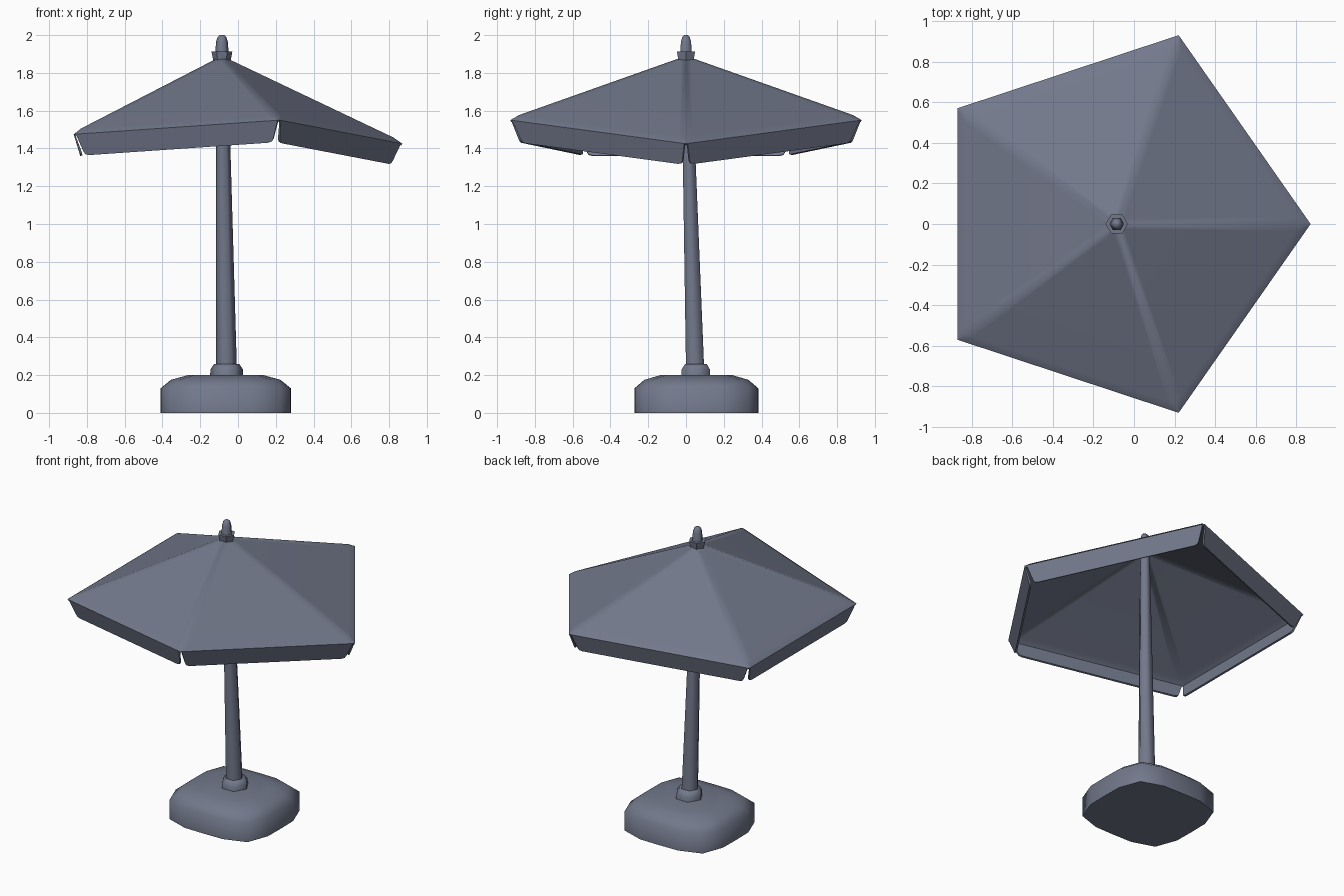
import bpy, bmesh, math
from mathutils import Vector

if "Cube" in bpy.data.objects:
    bpy.data.objects.remove(bpy.data.objects["Cube"])

slate = bpy.data.materials.new("slate")
slate.diffuse_color = (.17, .19, .26, 1)
slate.use_nodes = True
slate.node_tree.nodes["Principled BSDF"].inputs["Base Color"].default_value = slate.diffuse_color


def smooth(ob, angle):
    bpy.ops.object.select_all(action='DESELECT')
    ob.select_set(True)
    bpy.context.view_layer.objects.active = ob
    bpy.ops.object.shade_smooth_by_angle(angle=math.radians(angle))


def finish(name, bm, angle):
    bmesh.ops.recalc_face_normals(bm, faces=bm.faces)
    me = bpy.data.meshes.new(name)
    bm.to_mesh(me)
    bm.free()
    me.materials.append(slate)
    ob = bpy.data.objects.new(name, me)
    bpy.context.collection.objects.link(ob)
    smooth(ob, angle)
    return ob


def loft(name, rings, sides, angle, power=2):
    """Closed stack of rings (x, y, z, rx, ry); power > 2 squares the outline."""
    bm = bmesh.new()
    rows = []
    for x, y, z, rx, ry in rings:
        row = []
        for i in range(sides):
            a = 2 * math.pi * i / sides
            c, s = math.cos(a), math.sin(a)
            k = (abs(c) ** power + abs(s) ** power) ** (-1 / power)
            row.append(bm.verts.new((x + rx * c * k, y + ry * s * k, z)))
        rows.append(row)
    for a, b in zip(rows, rows[1:]):
        for i in range(sides):
            j = (i + 1) % sides
            bm.faces.new((a[i], a[j], b[j], b[i]))
    bm.faces.new(rows[0][::-1])
    bm.faces.new(rows[-1])
    return finish(name, bm, angle)


# weighted base: rounded square with softened top
loft("base", [(-.065, .055, z, r, r * .95) for z, r in
              [(0, .345), (.13, .345), (.175, .29), (.2, .2)]], 16, 75, 4)

# collar and leaning tapered pole
loft("pole_collar", [(-.06, .052, z, r, r) for z, r in
                     [(.19, .088), (.23, .086), (.26, .066)]], 6, 62)
loft("pole", [(-.061, .049, .2, .056, .056),
              (-.085, .002, 1.87, .031, .031)], 6, 62)

# finial
loft("finial_collar", [(-.085, 0, 1.865, .046, .046),
                       (-.085, 0, 1.885, .05, .05),
                       (-.085, 0, 1.912, .055, .055)], 6, 40)
loft("finial", [(-.085, 0, z, r, r) for z, r in
                [(1.9, .036), (1.965, .031), (1.99, .023), (2.0, .012)]], 6, 62)

# canopy: five panels with soft ridges, a soft rim and a hanging flap each
apex = Vector((-.085, 0, 1.89))
rim = [Vector(p) for p in [(.87, 0, 1.425), (.22, .93, 1.55), (-.87, .57, 1.475),
                           (-.87, -.57, 1.475), (.22, -.93, 1.55)]]
ring = [v.lerp(apex, .05) + Vector((0, 0, .01)) for v in rim]
bm = bmesh.new()
top = bm.verts.new(apex)
inner = [bm.verts.new(v) for v in ring]
outer = [bm.verts.new(v) for v in rim]
for i in range(5):
    j = (i + 1) % 5
    along = (rim[j] - rim[i]).normalized()
    out = Vector((along.y, -along.x, 0)).normalized()
    # panel, inset a little from the two ridges
    pl = bm.verts.new(ring[i].lerp(ring[j], .04))
    pr = bm.verts.new(ring[j].lerp(ring[i], .04))
    a = bm.verts.new(apex.lerp((ring[i] + ring[j]) / 2, .06))
    el = bm.verts.new(rim[i] + along * .012)
    er = bm.verts.new(rim[j] - along * .012)
    for f in [(a, pl, pr), (top, inner[i], pl, a), (top, a, pr, inner[j]),
              (inner[i], outer[i], el, pl), (pl, el, er, pr),
              (pr, er, outer[j], inner[j])]:
        bm.faces.new(f)
    # flap with clipped, rounded lower corners
    shape = [(.045, .03, .095), (.055, .034, .11), (.075, .035, .115)]

    def hang(v, side, t, n, drop):
        return bm.verts.new(v + along * side * t - out * n - Vector((0, 0, drop)))
    left = [hang(rim[i], 1, *s) for s in shape]
    right = [hang(rim[j], -1, *s) for s in reversed(shape)]
    bm.faces.new([el] + left + right + [er])
canopy = finish("canopy", bm, 60)
if canopy.data.polygons[0].normal.z < 0:
    canopy.data.flip_normals()
mod = canopy.modifiers.new("cloth", 'SOLIDIFY')
mod.thickness = .012
mod.offset = -1
bpy.ops.object.modifier_apply(modifier="cloth")
smooth(canopy, 60)
wn = canopy.modifiers.new("flat_panels", 'WEIGHTED_NORMAL')
wn.keep_sharp = True
